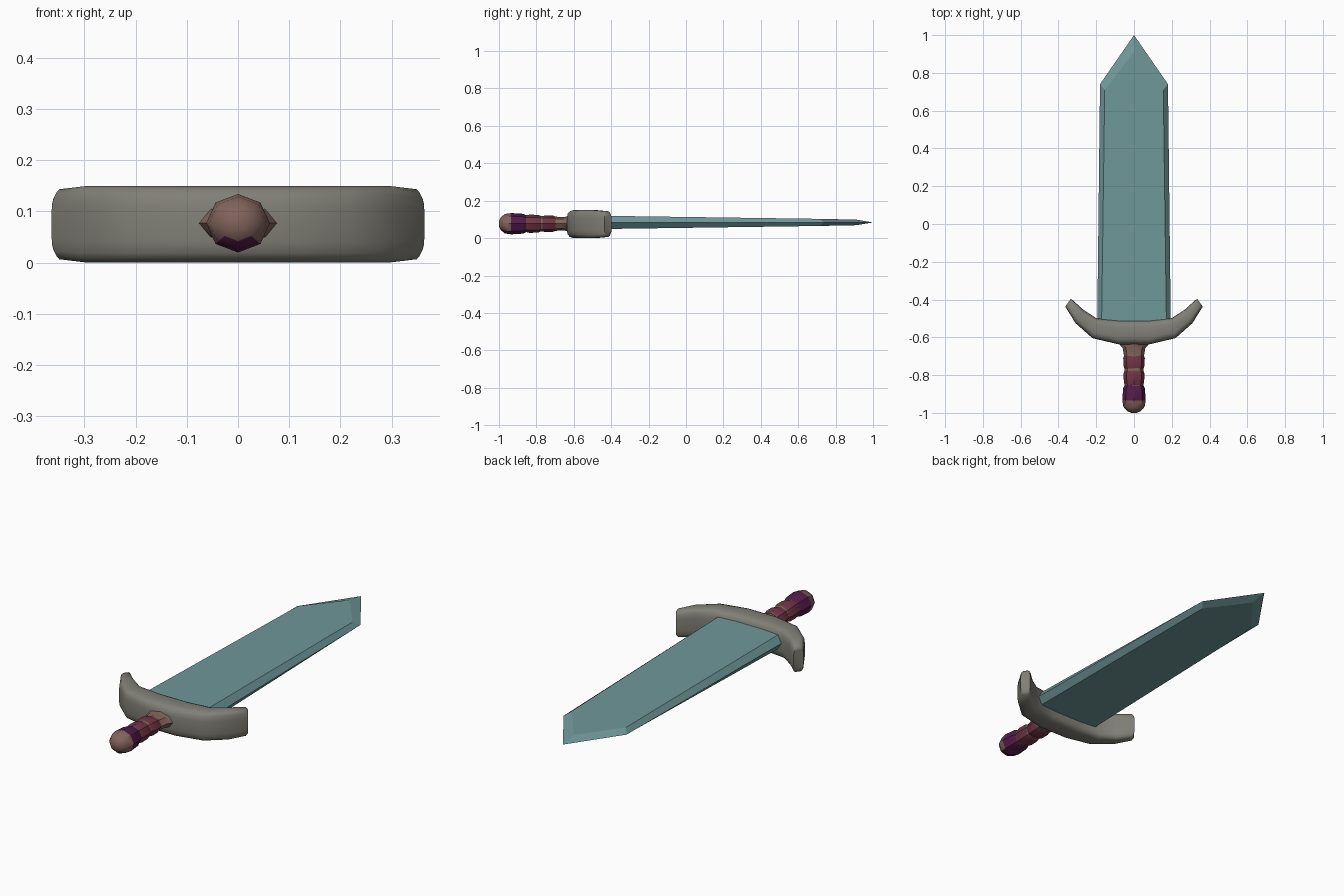
import bpy, bmesh, math
from mathutils import Vector

cube = bpy.data.objects.get("Cube")
if cube:
    bpy.data.objects.remove(cube, do_unlink=True)

MID = 0.077  # height of the sword's centre plane


def material(name, rgb):
    m = bpy.data.materials.new(name)
    m.use_nodes = True
    m.diffuse_color = (*rgb, 1)
    node = m.node_tree.nodes["Principled BSDF"]
    node.inputs["Base Color"].default_value = (*rgb, 1)
    node.inputs["Roughness"].default_value = 0.7
    return m


steel = material("blue steel", (0.16, 0.31, 0.32))
stone = material("grey metal", (0.22, 0.215, 0.185))
leather = material("brown leather", (0.22, 0.125, 0.105))
rose = material("rose wrap", (0.16, 0.035, 0.06))
purple = material("purple wrap", (0.085, 0.012, 0.065))


def loft(name, rings, mats, angle):
    """Skin a list of equal point rings and close both ends."""
    bm = bmesh.new()
    loops = [[bm.verts.new(p) for p in ring] for ring in rings]
    n = len(loops[0])
    for i, (a, b) in enumerate(zip(loops, loops[1:])):
        for k in range(n):
            bm.faces.new((a[k], a[(k + 1) % n], b[(k + 1) % n], b[k]))
    bm.faces.new(loops[0])
    bm.faces.new(loops[-1])
    bmesh.ops.recalc_face_normals(bm, faces=bm.faces)
    return finish(name, bm, mats, angle)


def finish(name, bm, mats, angle):
    mesh = bpy.data.meshes.new(name)
    bm.to_mesh(mesh)
    bm.free()
    for m in mats:
        mesh.materials.append(m)
    ob = bpy.data.objects.new(name, mesh)
    bpy.context.collection.objects.link(ob)
    bpy.ops.object.select_all(action="DESELECT")
    ob.select_set(True)
    bpy.context.view_layer.objects.active = ob
    if angle:
        bpy.ops.object.shade_smooth_by_angle(angle=math.radians(angle))
    return ob


# Blade: sharp outline at the middle, bevelled flat faces above and below
bm = bmesh.new()
edge = [(-0.195, -0.56), (-0.18, 0.74), (0, 1), (0.18, 0.74), (0.195, -0.56)]
flat = [(-0.172, -0.56, 0.037), (-0.155, 0.71, 0.019), (0, 0.91, 0.015),
        (0.155, 0.71, 0.019), (0.172, -0.56, 0.037)]
rim = [bm.verts.new((x, y, MID + 0.007)) for x, y in edge]
for s in (1, -1):
    face = [bm.verts.new((x, y, MID + 0.007 + s * h)) for x, y, h in flat]
    bm.faces.new(face)
    for k in range(len(rim)):
        j = (k + 1) % len(rim)
        bm.faces.new((rim[k], rim[j], face[j], face[k]))
bmesh.ops.recalc_face_normals(bm, faces=bm.faces)
finish("blade", bm, [steel], 0)

# Guard: rounded section swept from the centre out to both upturned tips
half = [((0.08, -0.51), (0.08, -0.638), 0.075), ((0.2, -0.498), (0.22, -0.605), 0.075),
        ((0.27, -0.452), (0.31, -0.525), 0.075), ((0.325, -0.402), (0.358, -0.447), 0.069),
        ((0.335, -0.397), (0.364, -0.437), 0.055)]


def guard_ring(inner, outer, h, side):
    a, b = Vector(inner), Vector(outer)
    ring = []
    for k in range(16):
        t = math.tau * (k + 0.5) / 16
        c, s = math.cos(t), math.sin(t)
        u = math.copysign(abs(c) ** 0.5, c)
        v = math.copysign(abs(s) ** 0.5, s)
        p = (a + b) / 2 + (a - b) / 2 * u
        ring.append((side * p.x, p.y, 0.075 + h * v))
    return ring


rings = [guard_ring(*r, -1) for r in reversed(half)] + [guard_ring(*r, 1) for r in half]
loft("guard", rings, [stone], 50)


# Grip and pommel: eight-sided turned pieces along y
def turned(name, profile, mat, extra=()):
    rings = []
    for y, rx, rz in profile:
        rings.append([(rx * math.cos(k * math.tau / 8), y, MID + rz * math.sin(k * math.tau / 8))
                      for k in range(8)])
    return loft(name, rings, [mat, *extra], 40)


turned("grip_collar", [(-0.6, 0.085, 0.042), (-0.64, 0.075, 0.038), (-0.655, 0.06, 0.036),
                       (-0.7, 0.053, 0.037)], leather)
turned("grip_core", [(-0.69, 0.049, 0.039), (-0.87, 0.05, 0.046)], leather)
turned("upper_wrap", [(-0.695, 0.052, 0.037), (-0.71, 0.057, 0.043), (-0.75, 0.056, 0.045),
                      (-0.767, 0.05, 0.041)], rose)
turned("middle_wrap", [(-0.775, 0.05, 0.041), (-0.79, 0.055, 0.047), (-0.835, 0.054, 0.049),
                       (-0.853, 0.049, 0.045)], rose)
turned("lower_wrap", [(-0.853, 0.05, 0.045), (-0.872, 0.058, 0.053), (-0.935, 0.062, 0.057)],
       purple)
pommel = turned("pommel", [(-0.935, 0.062, 0.057), (-0.968, 0.056, 0.052),
                           (-0.99, 0.037, 0.035), (-1, 0.015, 0.015)], leather, [purple])

# Purple underside of the pommel
for f in pommel.data.polygons:
    if f.center.z < MID - 0.035:
        f.material_index = 1
